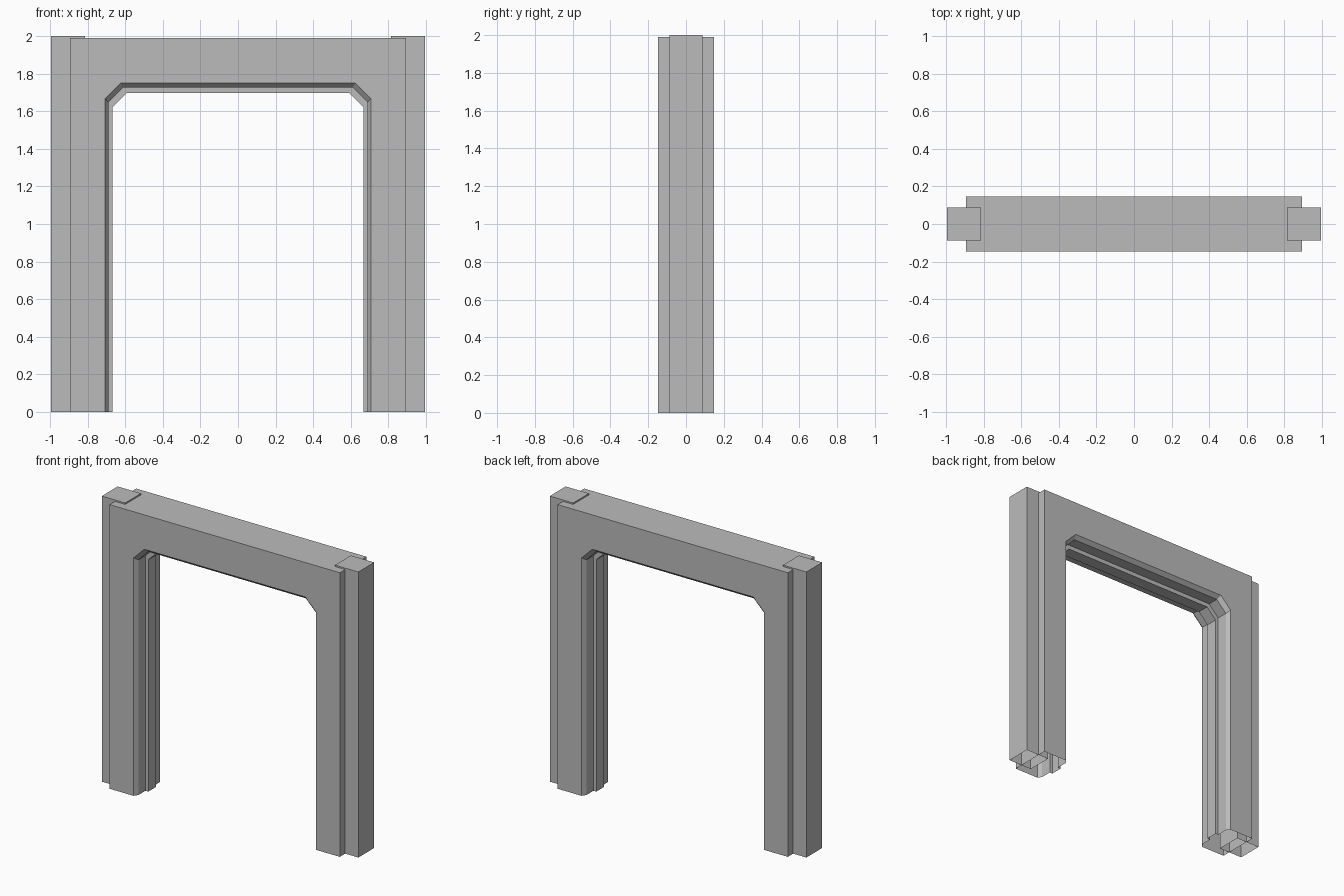
import bpy, bmesh

cube = bpy.data.objects.get("Cube")
if cube:
    bpy.data.objects.remove(cube, do_unlink=True)

# One plain grey for the whole frame
grey = bpy.data.materials.new("plain_grey")
grey.use_nodes = True
colour = (0.5, 0.5, 0.5, 1)
grey.diffuse_color = colour
grey.node_tree.nodes["Principled BSDF"].inputs["Base Color"].default_value = colour


def finish(name, bm):
    bmesh.ops.recalc_face_normals(bm, faces=bm.faces)
    mesh = bpy.data.meshes.new(name)
    bm.to_mesh(mesh)
    bm.free()
    mesh.materials.append(grey)
    obj = bpy.data.objects.new(name, mesh)
    bpy.context.collection.objects.link(obj)
    return obj


def arch(half, top, cut):
    """Opening outline with chamfered upper corners, from left foot to right foot."""
    side = [(half, 0), (half, top - cut), (half - cut, top)]
    return side + [(-x, z) for x, z in reversed(side)]


def add_path(bm, path, y):
    return [bm.verts.new((x, y, z)) for x, z in path]


def bridge(bm, a, b):
    for i in range(len(a) - 1):
        bm.faces.new((a[i], a[i + 1], b[i + 1], b[i]))


# Door surround: bevelled lip, flat reveal and a raised stop in the middle
DEPTH, LIP, STOP = 0.147, 0.12, 0.042
lip = arch(0.706, 1.749, 0.082)
reveal = arch(0.688, 1.725, 0.078)
stop = arch(0.666, 1.696, 0.073)
half_section = [(lip, -DEPTH), (reveal, -LIP), (reveal, -STOP), (stop, -STOP)]
section = half_section + [(p, -y) for p, y in reversed(half_section)]

bm = bmesh.new()
inner = [add_path(bm, p, y) for p, y in section]
outline = [(0.892, 0), (0.892, 1.99), (-0.892, 1.99), (-0.892, 0)]
outer = [add_path(bm, outline, y) for y in (-DEPTH, DEPTH)]
for a, b in zip(inner, inner[1:]):
    bridge(bm, a, b)
bridge(bm, *outer)
bm.faces.new(outer[0] + inner[0][::-1])
bm.faces.new(outer[1] + inner[-1][::-1])
finish("door_surround", bm)


# Side posts, open underneath
def post(name, side):
    bm = bmesh.new()
    bmesh.ops.create_cube(bm, size=1)
    bmesh.ops.scale(bm, vec=(0.181, 0.176, 2), verts=bm.verts)
    bmesh.ops.translate(bm, vec=(side * 0.9035, 0, 1), verts=bm.verts)
    base = [f for f in bm.faces if f.calc_center_median().z < 0.01]
    bmesh.ops.recalc_face_normals(bm, faces=bm.faces)
    bmesh.ops.delete(bm, geom=base, context="FACES_ONLY")
    finish(name, bm)


post("left_post", 1)
post("right_post", -1)
